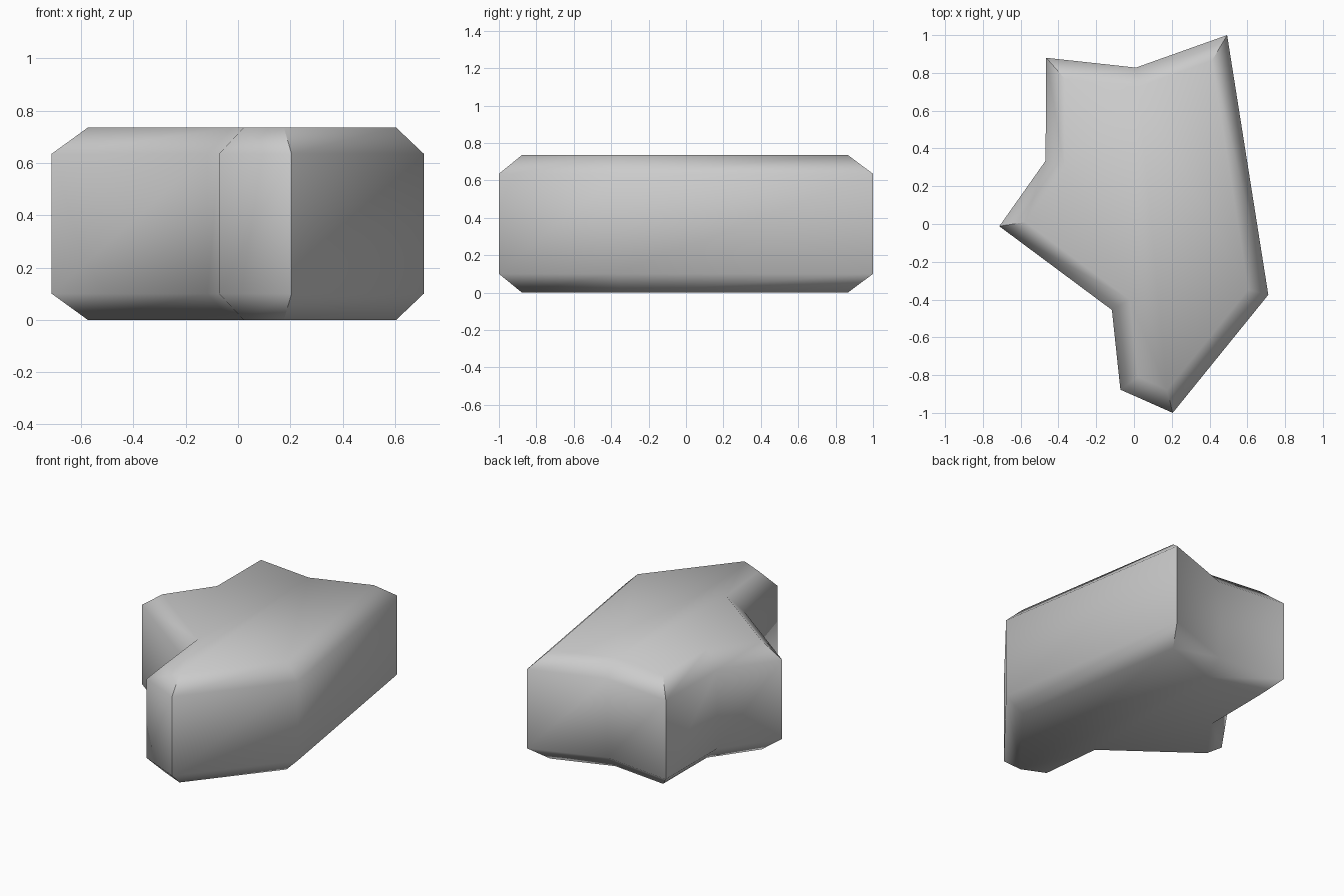
import bpy, bmesh, math
from mathutils import Vector

if "Cube" in bpy.data.objects:
    bpy.data.objects.remove(bpy.data.objects["Cube"])

# Outline of the stone slab, counter-clockwise from above
OUTLINE = [(0.493, 1.0), (0.01, 0.828), (-0.465, 0.88), (-0.468, 0.335),
           (-0.713, -0.012), (-0.117, -0.455), (-0.072, -0.877),
           (0.205, -1.0), (0.711, -0.375)]
HEIGHT, CHAMFER = 0.735, 0.1


def inset(points, d):
    """Mitred inward offset of a counter-clockwise outline."""
    out = []
    for i, p in enumerate(points):
        p = Vector(p)
        a = (p - Vector(points[i - 1])).normalized()
        b = (Vector(points[(i + 1) % len(points)]) - p).normalized()
        na, nb = Vector((-a.y, a.x)), Vector((-b.y, b.x))
        out.append(p + (na + nb) * d / (1 + na.dot(nb)))
    return out


# Slab: stacked rings with chamfered top and bottom rims
bm = bmesh.new()
rings = []
for z, d in [(0, CHAMFER), (CHAMFER, 0), (HEIGHT - CHAMFER, 0), (HEIGHT, CHAMFER)]:
    rings.append([bm.verts.new((p[0], p[1], z)) for p in inset(OUTLINE, d)])
n = len(OUTLINE)
for lo, hi in zip(rings, rings[1:]):
    for i in range(n):
        j = (i + 1) % n
        bm.faces.new((lo[i], lo[j], hi[j], hi[i]))
bm.faces.new(rings[-1])
bm.faces.new(rings[0][::-1])
bmesh.ops.recalc_face_normals(bm, faces=bm.faces)

mesh = bpy.data.meshes.new("stone_slab")
bm.to_mesh(mesh)
bm.free()
slab = bpy.data.objects.new("stone_slab", mesh)
bpy.context.collection.objects.link(slab)

# Plain grey
grey = bpy.data.materials.new("stone grey")
grey.diffuse_color = (0.6, 0.6, 0.6, 1)
grey.use_nodes = True
grey.node_tree.nodes["Principled BSDF"].inputs["Base Color"].default_value = grey.diffuse_color
mesh.materials.append(grey)

# Chamfers blend smoothly, strong corners stay sharp
bpy.context.view_layer.objects.active = slab
slab.select_set(True)
bpy.ops.object.shade_smooth_by_angle(angle=math.radians(46.5))
